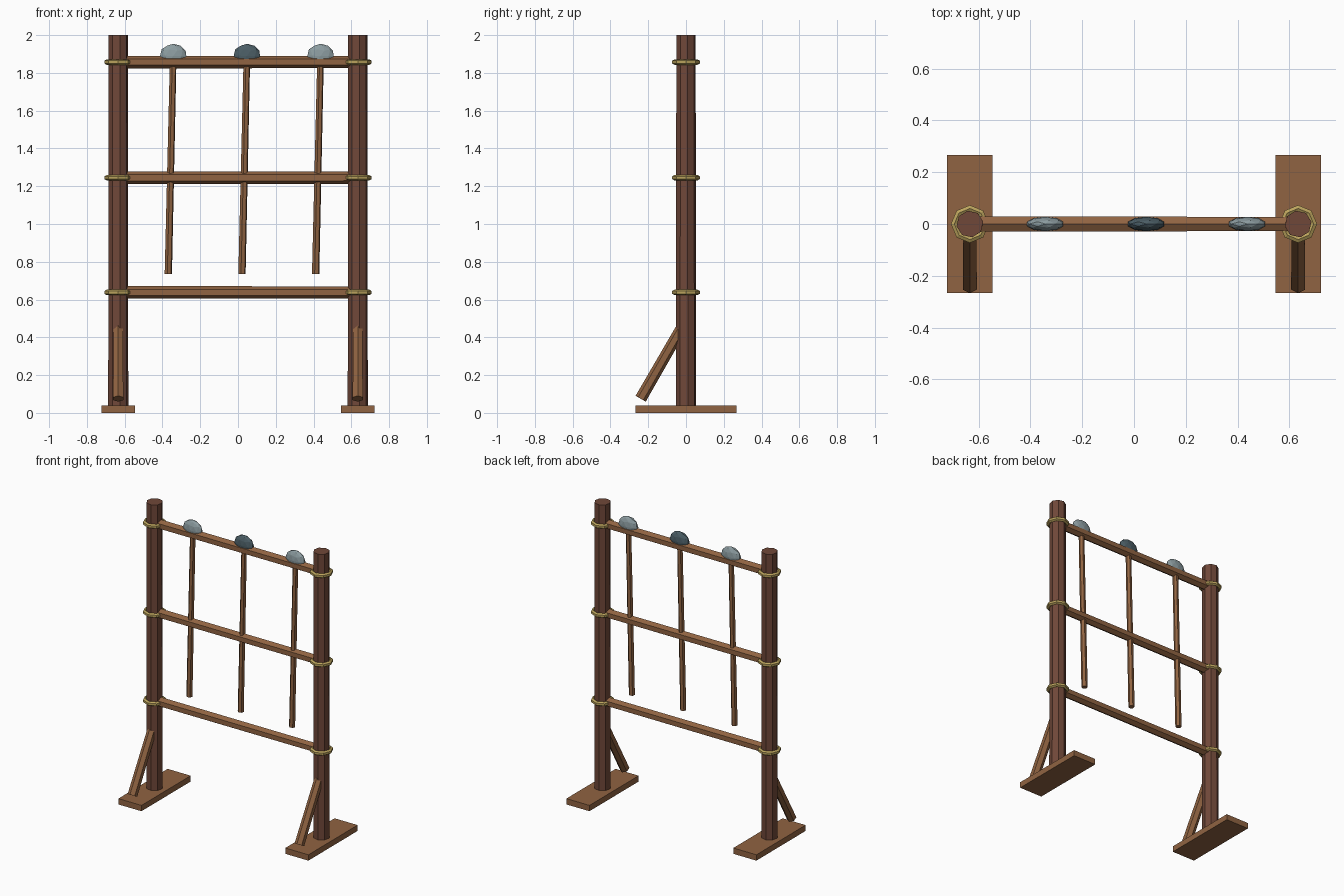
import bpy
import math
from mathutils import Vector

cube = bpy.data.objects.get("Cube")
if cube:
    bpy.data.objects.remove(cube, do_unlink=True)


def material(name, rgb):
    m = bpy.data.materials.new(name)
    m.use_nodes = True
    m.diffuse_color = (*rgb, 1)
    m.node_tree.nodes["Principled BSDF"].inputs["Base Color"].default_value = (*rgb, 1)
    return m


DARK_WOOD = material("dark wood", (0.16, 0.064, 0.04))
WOOD = material("light wood", (0.28, 0.126, 0.054))
ROPE = material("straw rope", (0.50, 0.37, 0.11))
STONE = material("pale stone", (0.26, 0.33, 0.35))
DARK_STONE = material("dark stone", (0.07, 0.11, 0.13))


def finish(name, mat):
    ob = bpy.context.object
    ob.name = name
    ob.data.materials.append(mat)
    return ob


def pole(name, start, end, r1, r2, sides, mat, spin=0.0):
    """Tapered straight pole between two points, spun about its own axis."""
    a, b = Vector(start), Vector(end)
    bpy.ops.mesh.primitive_cone_add(vertices=sides, radius1=r1, radius2=r2,
                                    depth=(b - a).length, location=(a + b) / 2)
    ob = finish(name, mat)
    for v in ob.data.vertices:
        x, y = v.co.x, v.co.y
        v.co.x = x * math.cos(spin) - y * math.sin(spin)
        v.co.y = x * math.sin(spin) + y * math.cos(spin)
    ob.rotation_euler = (b - a).to_track_quat("Z", "Y").to_euler()
    return ob


def rope_ring(name, x, z):
    """Chunky eight-sided ring with a flat outer band."""
    bpy.ops.mesh.primitive_torus_add(major_segments=8, minor_segments=6,
                                     major_radius=0.06, minor_radius=0.015,
                                     location=(x, 0, z))
    ob = finish(name, ROPE)
    for v in ob.data.vertices:
        # turn the rope section so that a flat side faces outwards
        d = math.hypot(v.co.x, v.co.y)
        a = math.atan2(v.co.z, d - 0.06) + math.pi / 6
        s = (0.06 + 0.015 * math.cos(a)) / d
        v.co = (v.co.x * s, v.co.y * s, 0.015 * math.sin(a))
    for p in ob.data.polygons:
        p.use_smooth = False


POST_X = 0.634
RAILS = {"bottom": 0.638, "middle": 1.245, "top": 1.857}

# Uprights with feet, braces and rope lashings
for side, sx in (("left", 1), ("right", -1)):
    x = sx * POST_X
    pole(side + "_post", (x, 0, 0.01), (x, 0, 2), 0.054, 0.052, 8,
         DARK_WOOD, math.radians(10))
    bpy.ops.mesh.primitive_cube_add(size=1, location=(x, 0, 0.02))
    finish(side + "_foot", WOOD).scale = (0.175, 0.534, 0.04)
    pole(side + "_brace", (x, -0.24, 0.075), (x, -0.005, 0.483), 0.031, 0.029, 6, WOOD)
    for level, z in RAILS.items():
        rope_ring(side + "_" + level + "_rope", x, z)

# Cross rails
for level, z in RAILS.items():
    pole(level + "_rail", (-POST_X, 0, z), (POST_X, 0, z), 0.033, 0.032, 6,
         WOOD)

# Stone-headed tools hung on the rails, leaning slightly
for i, (x, mat) in enumerate(((-0.343, STONE), (0.047, DARK_STONE), (0.437, STONE)), 1):
    pole(f"tool_handle_{i}", (x - 0.026, 0, 0.735), (x, 0, 1.88), 0.02, 0.018, 6,
         WOOD, math.radians(15))
    bpy.ops.mesh.primitive_ico_sphere_add(subdivisions=2, radius=1, location=(x, 0, 1.89))
    head = finish(f"tool_head_{i}", mat)
    head.scale = (0.073, 0.028, 0.064)
    head.rotation_euler.y = math.radians(1.3)
